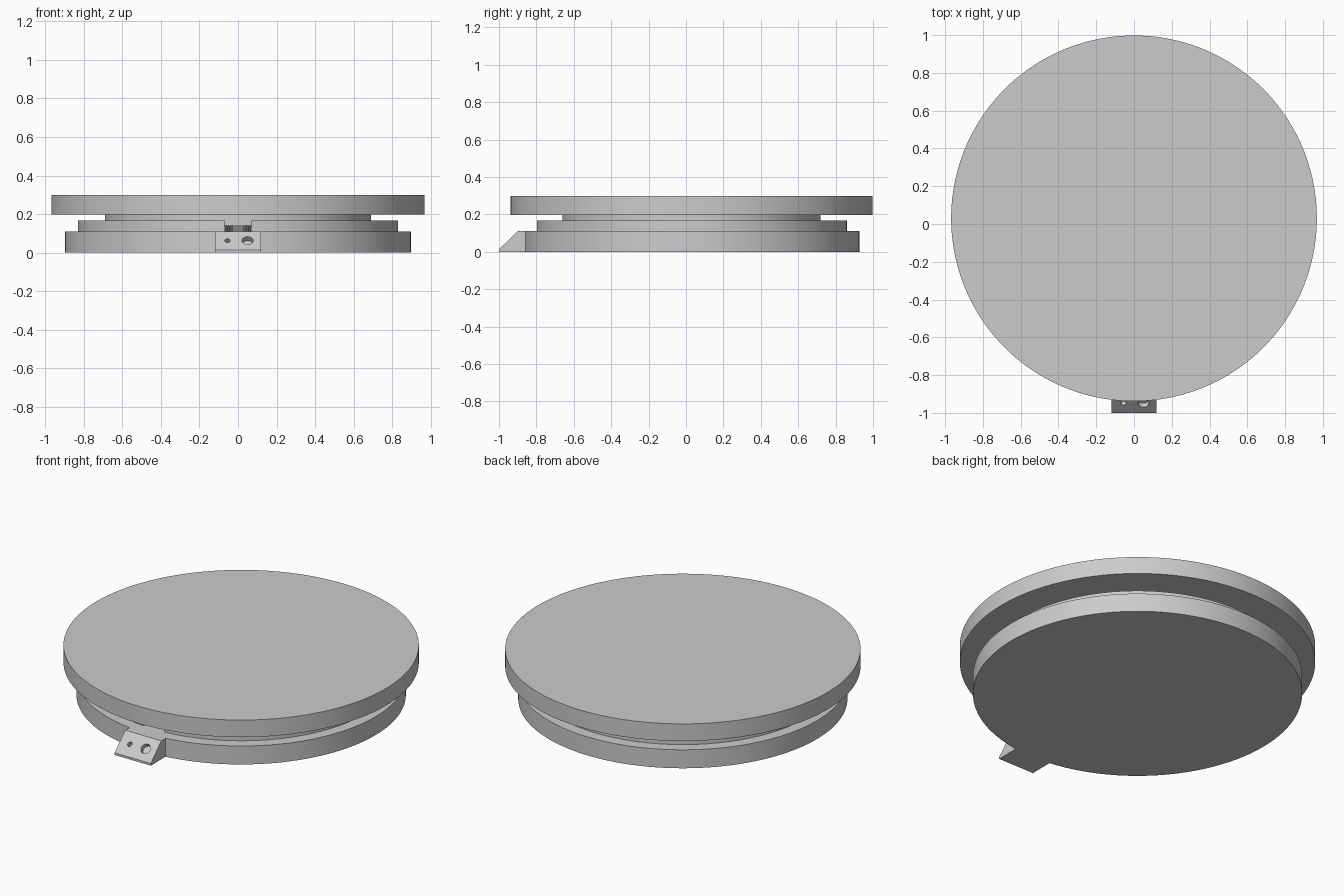
import bpy, bmesh
from math import radians, sin, cos, pi
from mathutils import Vector

cube = bpy.data.objects.get("Cube")
if cube:
    bpy.data.objects.remove(cube, do_unlink=True)

CY = 0.03  # the turntable axis sits slightly behind the origin

grey = bpy.data.materials.new("light grey")
grey.use_nodes = True
colour = (0.6, 0.6, 0.6, 1)
grey.diffuse_color = colour
grey.node_tree.nodes["Principled BSDF"].inputs["Base Color"].default_value = colour


def finish(obj, name, smooth=False):
    obj.name = name
    obj.data.materials.append(grey)
    if smooth:
        bpy.ops.object.shade_smooth_by_angle(angle=radians(30))
    return obj


def disc(name, radius, z0, z1):
    bpy.ops.mesh.primitive_cylinder_add(vertices=160, radius=radius, depth=z1 - z0,
                                        location=(0, CY, (z0 + z1) / 2))
    return finish(bpy.context.object, name, True)


def prism(name, outline, half_width):
    """Extrude a (y, z) outline along x."""
    bm = bmesh.new()
    face = bm.faces.new([bm.verts.new((-half_width, y, z)) for y, z in outline])
    side = bmesh.ops.extrude_face_region(bm, geom=[face])
    bmesh.ops.translate(bm, vec=(2 * half_width, 0, 0),
                        verts=[v for v in side["geom"] if isinstance(v, bmesh.types.BMVert)])
    bmesh.ops.recalc_face_normals(bm, faces=bm.faces)
    mesh = bpy.data.meshes.new(name)
    bm.to_mesh(mesh)
    bm.free()
    obj = bpy.data.objects.new(name, mesh)
    bpy.context.collection.objects.link(obj)
    return finish(obj, name)


def cut(target, cutter):
    cutter.hide_render = True
    cutter.hide_set(True)
    cutter.display_type = 'WIRE'
    mod = target.modifiers.new("cut", 'BOOLEAN')
    mod.operation = 'DIFFERENCE'
    mod.solver = 'EXACT'
    mod.object = cutter
    bpy.context.view_layer.objects.active = target
    bpy.ops.object.modifier_apply(modifier=mod.name)
    bpy.data.objects.remove(cutter, do_unlink=True)


# Stacked discs
disc("base", 0.897, 0, 0.111)
collar = disc("collar", 0.83, 0.111, 0.168)
disc("neck", 0.69, 0.14, 0.197)
disc("platter", 0.968, 0.197, 0.3)

# Notch in the collar that exposes the gear
back = CY - 0.66
cut(collar, prism("notch_cutter", [(-0.9, 0.1), (back, 0.1), (back, 0.2), (-0.9, 0.2)], 0.07))

# Gear teeth below the neck, in the notch
disc("gear_core", 0.665, 0.111, 0.14)
for i in range(-6, 7):
    a = i * 0.0158
    bpy.ops.mesh.primitive_cube_add(size=1, rotation=(0, 0, a),
                                    location=(0.676 * sin(a), CY - 0.676 * cos(a), 0.1265))
    bpy.context.object.scale = (0.0055, 0.026, 0.031)
    finish(bpy.context.object, "gear_tooth")

# Sloped control box at the front
box = prism("control_box", [(-1, 0), (-0.8, 0), (-0.8, 0.111), (-0.9, 0.111), (-1, 0.013)], 0.12)
slope = Vector((0, -1, 1))
for x, radius, depth in ((-0.055, 0.014, 0.03), (0.05, 0.029, 0.03)):
    bpy.ops.mesh.primitive_cylinder_add(vertices=32, radius=radius, depth=2 * depth,
                                        location=(x, -0.949, 0.063), rotation=(pi / 4, 0, 0))
    cut(box, finish(bpy.context.object, "hole_cutter"))
